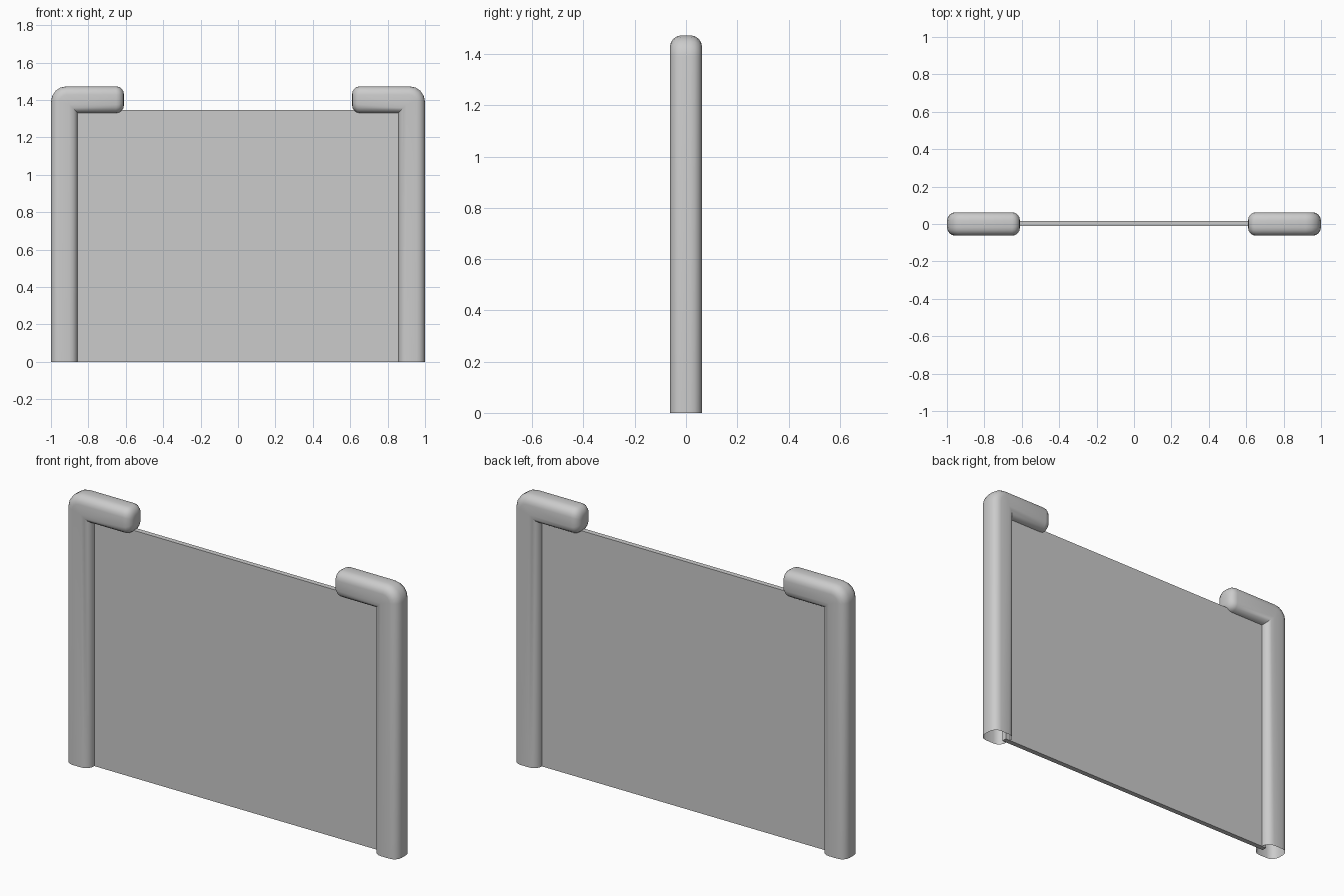
import bpy, bmesh, math

if "Cube" in bpy.data.objects:
    bpy.data.objects.remove(bpy.data.objects["Cube"])

W, D = 0.143, 0.0625          # tube width, half depth
XI, ZI = 0.857, 1.33          # inside corner of the bend
XE = 0.61                     # arm end
PIV = 0.06                    # bend pivot distance from the inner side
R, SEG = 0.045, 4             # section corner radius


def section(inset=0.0):
    """Rounded rectangle: u = inner to outer, v = depth."""
    pts = []
    r = R - inset * 0.5
    hu, hv = W / 2 - inset, D - inset
    r = min(r, hv)
    for k, (su, sv) in enumerate([(1, 1), (-1, 1), (-1, -1), (1, -1)]):
        for i in range(SEG + 1):
            a = math.radians(90 * k + 90 * i / SEG)
            pts.append((W / 2 + su * (hu - r) + r * math.cos(a),
                        sv * (hv - r) + r * math.sin(a)))
    return pts


def bend(u, v, a):
    """Rounded outside, mitred inside."""
    if u <= PIV:
        return (XI + u, v, ZI + u)
    return (XI + PIV + (u - PIV) * math.cos(a), v,
            ZI + PIV + (u - PIV) * math.sin(a))


# post with bent arm, open at the foot
rings = [[(XI + u, v, 0) for u, v in section()]]
for i in range(5):
    rings.append([bend(u, v, math.pi / 2 * i / 4) for u, v in section()])
E = 0.042
for i in range(5):
    a = math.pi / 2 * i / 4
    rings.append([(XE + E - E * math.sin(a), v, ZI + u)
                  for u, v in section(E * (1 - math.cos(a)))])

bm = bmesh.new()
vr = [[bm.verts.new(p) for p in ring] for ring in rings]
n = len(vr[0])
for a, b in zip(vr, vr[1:]):
    for i in range(n):
        j = (i + 1) % n
        bm.faces.new((a[i], a[j], b[j], b[i]))
bm.faces.new(vr[-1])
bmesh.ops.remove_doubles(bm, verts=bm.verts[:], dist=0.0002)
bmesh.ops.recalc_face_normals(bm, faces=bm.faces[:])
me = bpy.data.meshes.new("bent_posts")
bm.to_mesh(me)
bm.free()
posts = bpy.data.objects.new("bent_posts", me)
bpy.context.collection.objects.link(posts)
posts.modifiers.new("mirror", "MIRROR").use_axis[0] = True
bpy.context.view_layer.objects.active = posts
posts.select_set(True)
bpy.ops.object.shade_smooth_by_angle(angle=math.radians(40))

# thin panel between the posts
bpy.ops.mesh.primitive_cube_add(size=1, location=(0, 0.002, 1.347 / 2))
panel = bpy.context.object
panel.name = "panel"
panel.scale = (1.77, 0.028, 1.347)
